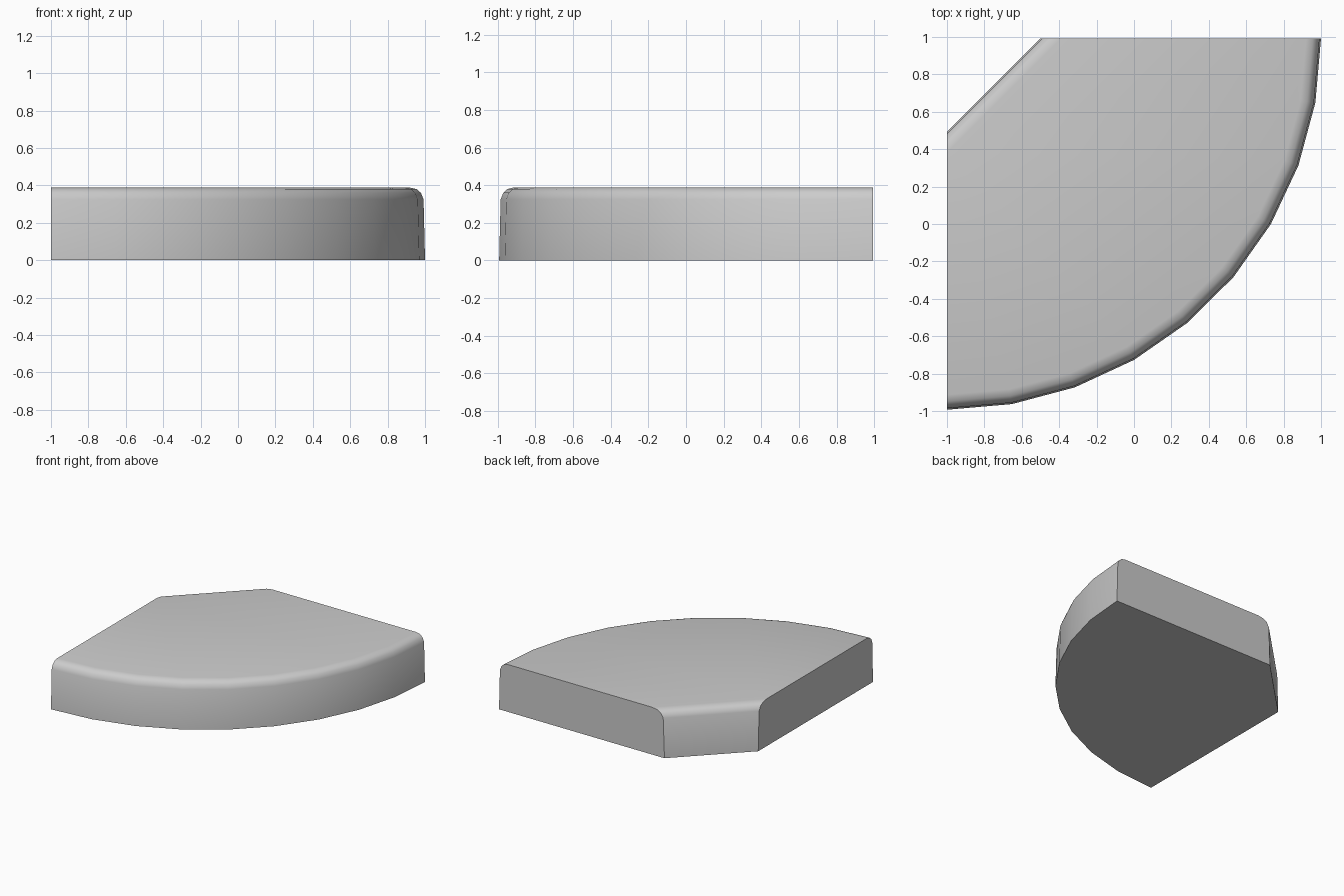
import bpy, bmesh
from math import sin, cos, pi, sqrt, radians

if "Cube" in bpy.data.objects:
    bpy.data.objects.remove(bpy.data.objects["Cube"])

SEGMENTS = 9
HALF_Y = 0.993

# Height and inward inset of each outline, giving the rounded upper rim
LEVELS = [(0.0, 0.0), (0.325, 0.008), (0.36, 0.022), (0.38, 0.045), (0.388, 0.08)]


def outline(inset):
    """Quarter disc with its inner corner cut off; only arc and cut are inset."""
    r = 2.0 - inset
    ry = 2 * HALF_Y - inset
    cut = 0.5 + inset * sqrt(2)
    pts = []
    for i in range(SEGMENTS + 1):
        a = pi / 2 * i / SEGMENTS
        pts.append((-1 + r * sin(a), HALF_Y - ry * cos(a)))
    return pts + [(-1 + cut, HALF_Y), (-1, HALF_Y - cut)]


# Corner slab: stacked outlines joined by walls and capped
bm = bmesh.new()
rings = [[bm.verts.new((x, y, z)) for x, y in outline(d)] for z, d in LEVELS]
n = len(rings[0])
for low, high in zip(rings, rings[1:]):
    for i in range(n):
        j = (i + 1) % n
        bm.faces.new((low[i], low[j], high[j], high[i]))
bm.faces.new(rings[0][::-1])
bm.faces.new(rings[-1])
bmesh.ops.recalc_face_normals(bm, faces=bm.faces)

mesh = bpy.data.meshes.new("corner_slab")
bm.to_mesh(mesh)
bm.free()
slab = bpy.data.objects.new("corner_slab", mesh)
bpy.context.collection.objects.link(slab)
bpy.context.view_layer.objects.active = slab
slab.select_set(True)
bpy.ops.object.shade_smooth_by_angle(angle=radians(35))
